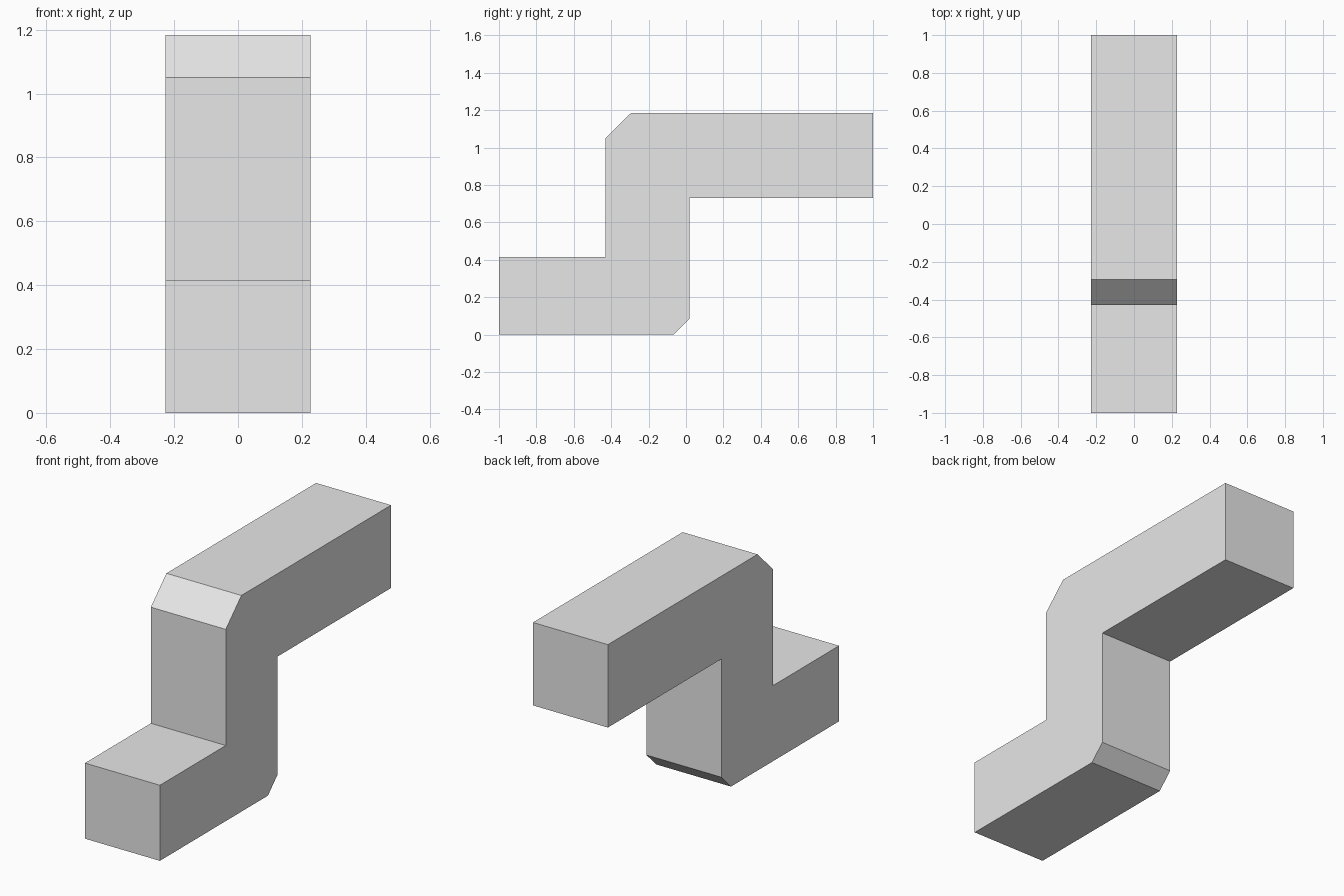
import bpy
import bmesh

cube = bpy.data.objects.get("Cube")
if cube:
    bpy.data.objects.remove(cube, do_unlink=True)

# Plain grey material
grey = bpy.data.materials.new("light_grey")
grey.use_nodes = True
colour = (0.8, 0.8, 0.8, 1.0)
grey.diffuse_color = colour
for node in grey.node_tree.nodes:
    if node.type == 'BSDF_PRINCIPLED':
        node.inputs["Base Color"].default_value = colour

# Side profile (y, z) of the stepped bar, with its two cut corners
half_width = 0.227
profile = [
    (-1.0, 0.0), (-0.065, 0.0), (0.018, 0.083), (0.018, 0.73),
    (1.0, 0.73), (1.0, 1.184), (-0.295, 1.184), (-0.43, 1.05),
    (-0.43, 0.414), (-1.0, 0.414),
]

# Extrude the profile across the width
bm = bmesh.new()
side = bm.faces.new([bm.verts.new((-half_width, y, z)) for y, z in profile])
result = bmesh.ops.extrude_face_region(bm, geom=[side], use_keep_orig=True)
moved = [v for v in result["geom"] if isinstance(v, bmesh.types.BMVert)]
bmesh.ops.translate(bm, verts=moved, vec=(2 * half_width, 0, 0))
bmesh.ops.recalc_face_normals(bm, faces=bm.faces)

mesh = bpy.data.meshes.new("stepped_bar")
bm.to_mesh(mesh)
bm.free()
mesh.materials.append(grey)
bar = bpy.data.objects.new("stepped_bar", mesh)
bpy.context.collection.objects.link(bar)
